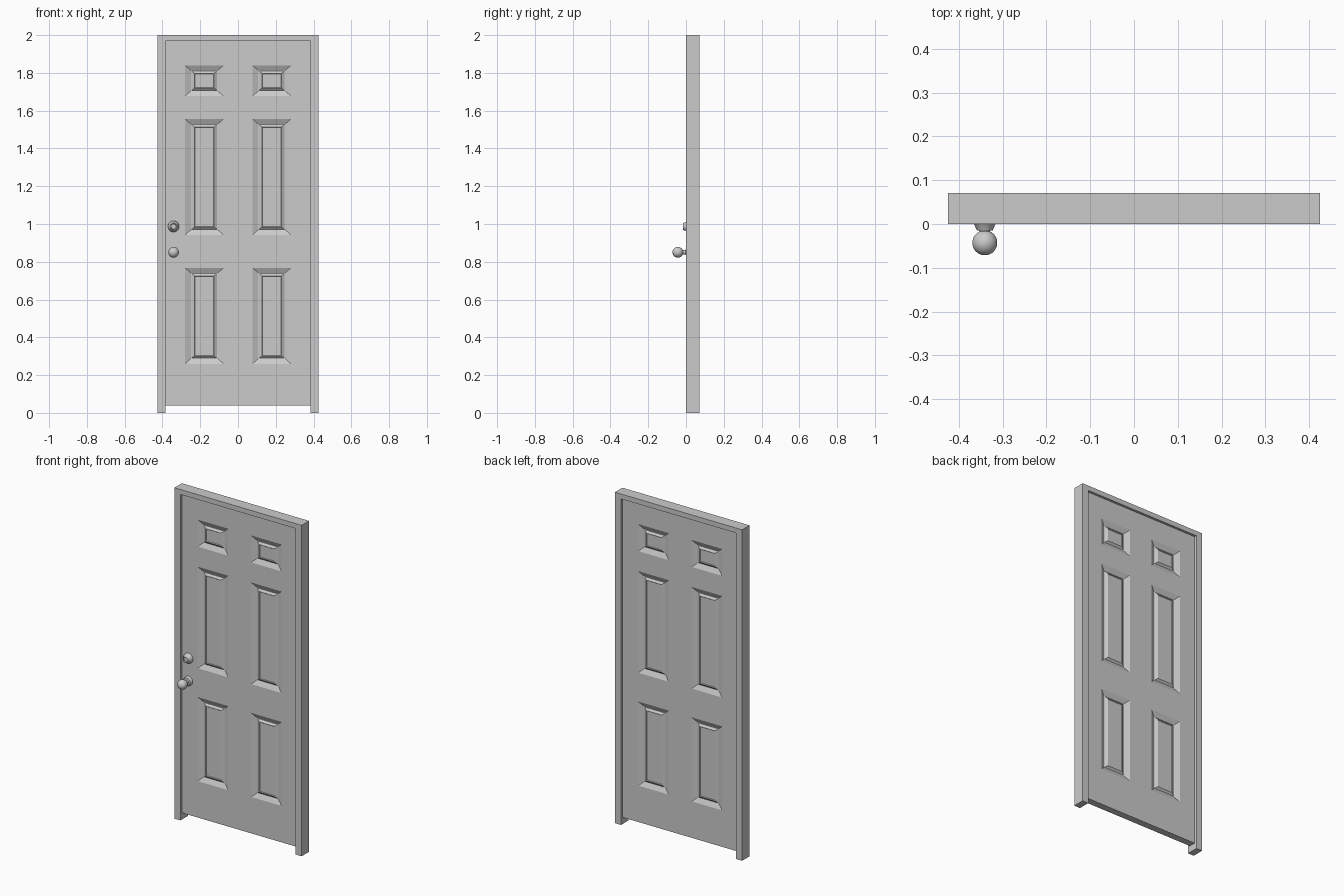
import bpy, bmesh, math

if "Cube" in bpy.data.objects:
    bpy.data.objects.remove(bpy.data.objects["Cube"])

DEPTH = 0.071            # frame spans y 0..DEPTH, hardware sticks out to -y
FRONT, BACK = 0.015, 0.056


def finish(name, bm, smooth=False):
    bmesh.ops.remove_doubles(bm, verts=bm.verts, dist=1e-5)
    bmesh.ops.recalc_face_normals(bm, faces=bm.faces)
    mesh = bpy.data.meshes.new(name)
    bm.to_mesh(mesh)
    bm.free()
    ob = bpy.data.objects.new(name, mesh)
    bpy.context.collection.objects.link(ob)
    if smooth:
        bpy.ops.object.select_all(action='DESELECT')
        ob.select_set(True)
        bpy.context.view_layer.objects.active = ob
        bpy.ops.object.shade_smooth_by_angle(angle=math.radians(35))
    return ob


def quad(bm, pts):
    bm.faces.new([bm.verts.new(p) for p in pts])


# Frame: one upside-down U extruded through its depth
bm = bmesh.new()
half = [(0.425, 0), (0.425, 2.0)]
inner = [(0.385, 1.97), (0.385, 0)]
outline = [(-x, z) for x, z in half] + half[::-1] + inner[::-1] + [(-x, z) for x, z in inner]
face = bm.faces.new([bm.verts.new((x, 0, z)) for x, z in outline])
ext = bmesh.ops.extrude_face_region(bm, geom=[face])
bmesh.ops.translate(bm, vec=(0, DEPTH, 0),
                    verts=[v for v in ext['geom'] if isinstance(v, bmesh.types.BMVert)])
finish("door_frame", bm)

# Door leaf: grid of flat cells, with moulded panels in six of them on both sides
X = [-0.385, -0.28, -0.077, 0.077, 0.28, 0.385]
Z = [0.04, 0.26, 0.768, 0.942, 1.556, 1.677, 1.84, 1.97]
# panel moulding: inset in x, inset in z, depth below the door face
RINGS = [(0, 0, 0), (0.03, 0.027, 0.014), (0.034, 0.03, 0.014),
         (0.05, 0.042, 0.004), (0.053, 0.045, 0.008)]


def rect(x0, x1, z0, z1, y):
    return [(x0, y, z0), (x1, y, z0), (x1, y, z1), (x0, y, z1)]


def panel(bm, x0, x1, z0, z1, y, inward):
    loops = [rect(x0 + a, x1 - a, z0 + b, z1 - b, y + d * inward) for a, b, d in RINGS]
    for p, q in zip(loops, loops[1:]):
        for i in range(4):
            j = (i + 1) % 4
            quad(bm, [p[i], p[j], q[j], q[i]])
    quad(bm, loops[-1])


bm = bmesh.new()
for y, inward in ((FRONT, 1), (BACK, -1)):
    for i in range(len(X) - 1):
        for k in range(len(Z) - 1):
            cell = (X[i], X[i + 1], Z[k], Z[k + 1])
            if i in (1, 3) and k in (1, 3, 5):
                panel(bm, *cell, y, inward)
            else:
                quad(bm, rect(*cell, y))
# edges of the leaf
for x in (X[0], X[-1]):
    for a, b in zip(Z, Z[1:]):
        quad(bm, [(x, FRONT, a), (x, BACK, a), (x, BACK, b), (x, FRONT, b)])
for z in (Z[0], Z[-1]):
    for a, b in zip(X, X[1:]):
        quad(bm, [(a, FRONT, z), (b, FRONT, z), (b, BACK, z), (a, BACK, z)])
finish("door_leaf", bm)


def lathe(name, profile, x, z, steps=32):
    """Spin (radius, y) points around an axis running along y."""
    bm = bmesh.new()
    vs = [bm.verts.new((x + r, y, z)) for r, y in profile]
    es = [bm.edges.new(p) for p in zip(vs, vs[1:])]
    bmesh.ops.spin(bm, geom=vs + es, cent=(x, 0, z), axis=(0, 1, 0),
                   angle=2 * math.pi, steps=steps)
    return finish(name, bm, True)


# Deadbolt: tapered collar with a dished centre
lathe("deadbolt", [(0, 0.016), (0.03, 0.016), (0.029, 0.005), (0.024, -0.001),
                   (0.018, -0.015), (0.015, -0.015), (0.013, -0.010), (0, -0.010)],
      -0.341, 0.987)

# Knob: rose, neck and a ball with a flattened front
R, CY = 0.0285, -0.043
ball = [(R * math.sin(math.radians(a)), CY + R * math.cos(math.radians(a)))
        for a in range(24, 169, 12)]
lathe("knob", [(0, 0.016), (0.028, 0.016), (0.027, 0.006), (0.022, 0.0),
               (0.012, -0.002)] + ball + [(0.009, -0.07), (0, -0.07)],
      -0.341, 0.85)
